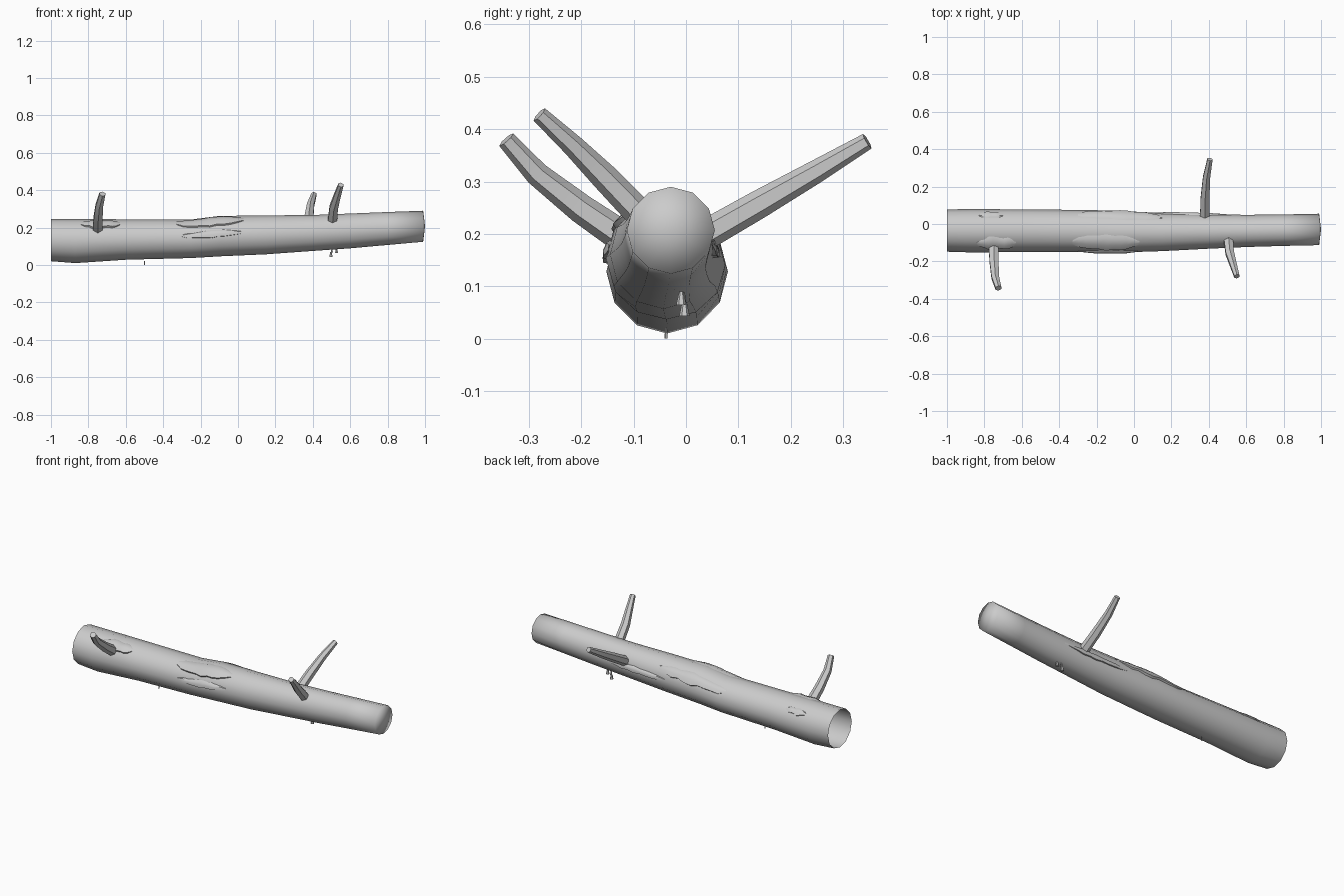
import bpy, math, random
from mathutils import Vector

if "Cube" in bpy.data.objects:
    bpy.data.objects.remove(bpy.data.objects["Cube"])

random.seed(4)

# Trunk stations: x, centre y, centre z, radius y, radius z
TRUNK = [
    (-1.00, -.035, .133, .113, .113), (-.87, -.036, .128, .116, .118),
    (-.60, -.036, .136, .114, .108), (-.25, -.037, .140, .112, .103),
    (-.10, -.041, .154, .112, .108), (.15, -.043, .161, .102, .104),
    (.40, -.040, .171, .092, .096), (.60, -.037, .182, .086, .093),
    (.80, -.033, .195, .084, .088), (.99, -.029, .207, .084, .083),
]


def make_object(name, verts, faces, angle=None):
    mesh = bpy.data.meshes.new(name)
    mesh.from_pydata(verts, [], faces)
    mesh.update()
    ob = bpy.data.objects.new(name, mesh)
    bpy.context.collection.objects.link(ob)
    bpy.ops.object.select_all(action='DESELECT')
    bpy.context.view_layer.objects.active = ob
    ob.select_set(True)
    bpy.ops.object.mode_set(mode='EDIT')
    bpy.ops.mesh.select_all(action='SELECT')
    bpy.ops.mesh.normals_make_consistent(inside=False)
    bpy.ops.object.mode_set(mode='OBJECT')
    if angle is None:
        bpy.ops.object.shade_smooth()
    else:
        bpy.ops.object.shade_smooth_by_angle(angle=math.radians(angle))
    return ob


def bridge(rings, n):
    return [(r * n + i, r * n + (i + 1) % n, (r + 1) * n + (i + 1) % n, (r + 1) * n + i)
            for r in range(rings - 1) for i in range(n)]


def surface(x, a, off=0.0):
    """Point on the trunk at x and angle a (degrees, 0 = back, 90 = top)."""
    for p, q in zip(TRUNK, TRUNK[1:]):
        if x <= q[0]:
            break
    t = (x - p[0]) / (q[0] - p[0])
    _, cy, cz, ry, rz = [u + (v - u) * t for u, v in zip(p, q)]
    a = math.radians(a)
    return (x, cy + (ry + off) * math.cos(a), cz + (rz + off) * math.sin(a))


# Trunk: open at the left end, softly capped at the right end
N = 12
verts = [surface(s[0], 90 + 360 * i / N) for s in TRUNK for i in range(N)]
faces = bridge(len(TRUNK), N)
verts.append((1.0, -.029, .207))
last = (len(TRUNK) - 1) * N
faces += [(last + i, last + (i + 1) % N, len(verts) - 1) for i in range(N)]
make_object("trunk", verts, faces)


def branch(name, path, n=6):
    """Tapered tube with a flat cut tip; path holds x, y, z, radius."""
    pts = [Vector(p[:3]) for p in path]
    verts = []
    for k, p in enumerate(pts):
        d = (pts[min(k + 1, len(pts) - 1)] - pts[max(k - 1, 0)]).normalized()
        u = d.cross(Vector((1, 0, 0))).normalized()
        v = d.cross(u)
        for i in range(n):
            a = 2 * math.pi * i / n
            verts.append(p + path[k][3] * (u * math.cos(a) + v * math.sin(a)))
    m = len(pts)
    faces = bridge(m, n) + [tuple(range(n)), tuple(range((m - 1) * n, m * n))]
    make_object(name, verts, faces, 40)


# Branch stubs
branch("front_left_branch", [(-.75, -.115, .19, .031), (-.748, -.20, .248, .028),
                             (-.742, -.285, .315, .023), (-.725, -.343, .380, .018)])
branch("front_right_branch", [(.505, -.085, .235, .028), (.512, -.155, .308, .026),
                              (.53, -.215, .368, .021), (.55, -.28, .428, .016)])
branch("back_branch", [(.378, .035, .197, .029), (.380, .14, .257, .027),
                       (.388, .25, .320, .022), (.406, .346, .377, .016)])


def bark_patch(name, x0, x1, a0, a1, height, cols=10):
    """Raised ragged flake of bark that sinks into the trunk on one side."""
    profile = [(0, -.006), (.06, .9), (.4, 1), (.75, .5), (1, -.006)]
    verts = []
    mid, half = (a0 + a1) / 2, (a1 - a0) / 2
    for c in range(cols + 1):
        t = c / cols
        w = half * (.3 + .7 * math.sin(math.pi * t) ** .6) * random.uniform(.75, 1.1)
        h = height * min(1, 4 * t, 4 * (1 - t)) * random.uniform(.7, 1)
        x = x0 + (x1 - x0) * t
        for s, k in profile:
            off = -.006 if k < 0 else h * k
            verts.append(surface(x, mid + w * (2 * s - 1), off))
    m = len(profile)
    faces = [(c * m + r, c * m + r + 1, (c + 1) * m + r + 1, (c + 1) * m + r)
             for c in range(cols) for r in range(m - 1)]
    make_object(name, verts, faces, 40)


# Torn bark: x range, angle range, height
for name, *spec in [
    ("bark_left_front", -.84, -.63, 148, 103, .012),
    ("bark_middle_top", -.33, .03, 150, 95, .010),
    ("bark_middle_front", -.30, .02, 183, 158, .009),
    ("bark_middle_back", -.30, .15, 15, 60, .010),
    ("bark_right_back", .10, .52, -8, 16, .009),
    ("bark_left_back", -.83, -.70, 30, 55, .006),
]:
    bark_patch(name, *spec)


def small_cone(name, x, y, z0, z1, r0, r1):
    bpy.ops.mesh.primitive_cone_add(vertices=6, radius1=r0, radius2=r1, depth=z1 - z0,
                                    location=(x, y, (z0 + z1) / 2))
    bpy.context.object.name = name


# Tiny growths under the log and a splinter touching the ground
small_cone("growth_a", .497, -.003, .043, .068, .010, .005)
small_cone("growth_a_tip", .502, -.005, .066, .088, .006, .003)
small_cone("growth_b", .527, -.009, .064, .090, .010, .004)
small_cone("splinter", -.50, -.038, 0, .022, .003, .002)
